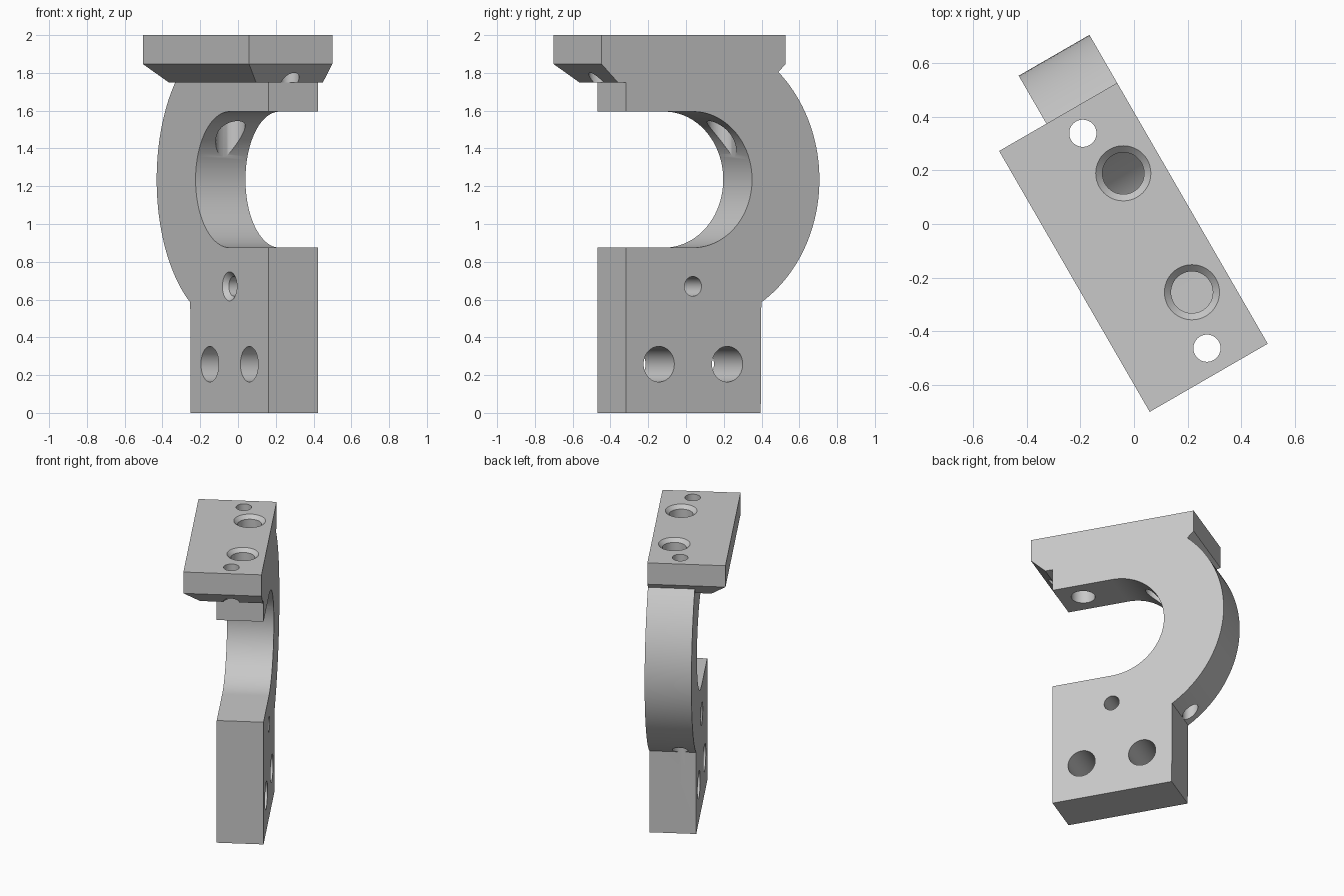
import bpy, bmesh
from math import sin, cos, asin, pi, radians
from mathutils import Matrix, Vector

default = bpy.data.objects.get("Cube")
if default:
    bpy.data.objects.remove(default, do_unlink=True)

grey = bpy.data.materials.new("machined grey")
grey.use_nodes = True
colour = (0.58, 0.58, 0.58, 1)
grey.diffuse_color = colour
grey.node_tree.nodes["Principled BSDF"].inputs["Base Color"].default_value = colour

LEFT, RIGHT = -0.096, 0.209       # thickness of the arm
FRONT, BACK = -0.487, 0.336       # depth of the foot
AXIS_Y, AXIS_Z = -0.077, 1.235    # centre of the curved throat
INNER, OUTER = 0.36, 0.772


def loft(name, rings):
    """Closed solid through rings that share a vertex count."""
    bm = bmesh.new()
    loops = [[bm.verts.new(p) for p in ring] for ring in rings]
    for a, b in zip(loops, loops[1:]):
        for i in range(len(a)):
            j = (i + 1) % len(a)
            bm.faces.new((a[i], a[j], b[j], b[i]))
    bm.faces.new(loops[0])
    bm.faces.new(loops[-1])
    bmesh.ops.recalc_face_normals(bm, faces=bm.faces)
    mesh = bpy.data.meshes.new(name)
    bm.to_mesh(mesh)
    bm.free()
    mesh.materials.append(grey)
    obj = bpy.data.objects.new(name, mesh)
    bpy.context.collection.objects.link(obj)
    return obj


def bore(origin, direction, steps, sides=48):
    """Round cutter; steps are (radius, distance along direction)."""
    turn = Vector(direction).to_track_quat('Z', 'Y')
    rings = [[Vector(origin) + turn @ Vector((r * cos(2 * pi * i / sides),
                                               r * sin(2 * pi * i / sides), d))
              for i in range(sides)] for r, d in steps]
    cutter = loft("hole_cutter", rings)
    cutter.hide_render = True
    return cutter


def combine(target, other, operation):
    mod = target.modifiers.new("cut", 'BOOLEAN')
    mod.operation = operation
    mod.solver = 'EXACT'
    mod.object = other
    bpy.context.view_layer.update()
    graph = bpy.context.evaluated_depsgraph_get()
    result = bpy.data.meshes.new_from_object(target.evaluated_get(graph))
    target.modifiers.clear()
    target.data = result
    bpy.data.objects.remove(other, do_unlink=True)


def arc(radius, start, end, count):
    return [(AXIS_Y + radius * cos(start + (end - start) * i / count),
             AXIS_Z + radius * sin(start + (end - start) * i / count))
            for i in range(count + 1)]


# C-shaped arm with its block foot
top_inside = 1.9
outline = [(FRONT, 0), (BACK, 0)]
outline += arc(OUTER, asin((0.585 - AXIS_Z) / OUTER),
               asin((top_inside - AXIS_Z) / OUTER), 48)
outline += [(FRONT, top_inside), (FRONT, AXIS_Z + INNER)]
outline += arc(INNER, pi / 2, -pi / 2, 64)
outline += [(FRONT, AXIS_Z - INNER)]
bracket = loft("clamp_bracket", [[(x, y, z) for y, z in outline]
                                 for x in (LEFT, RIGHT)])


# Mounting plate, bevelled below on three sides
def plate_ring(z, inset):
    x0, y0, y1 = -0.3 + inset, -0.637 + inset, 0.488 - inset
    return [(x0, y0, z), (RIGHT, y0, z), (RIGHT, y1, z), (x0, y1, z)]


plate = loft("mounting_plate", [plate_ring(1.75, 0.1),
                                plate_ring(1.847, 0), plate_ring(2, 0)])
combine(bracket, plate, 'UNION')

# Countersunk bolt holes and plain pin holes through the plate
down, across = (0, 0, -1), (1, 0, 0)
cutters = [bore((0.06, y, 2), down,
                [(0.113, -0.01), (0.078, 0.025), (0.078, 0.7)])
           for y in (0.184, -0.329)]
cutters += [bore((0.004, y, 2.1), down, [(0.0508, 0), (0.0508, 2.2)])
            for y in (0.389, -0.538)]

# Two large holes across the foot and a countersunk one above them
cutters += [bore((LEFT - 0.1, y, 0.258), across, [(0.094, 0), (0.094, 0.6)])
            for y in (-0.286, 0.132)]
cutters.append(bore((LEFT, -0.078, 0.67), across,
                    [(0.087, -0.01), (0.052, 0.025), (0.052, 0.5)]))
for cutter in cutters:
    combine(bracket, cutter, 'DIFFERENCE')

# Turn the whole bracket and shade its curves
bracket.data.transform(Matrix.Rotation(radians(30), 4, 'Z'))
bpy.ops.object.select_all(action='DESELECT')
bracket.select_set(True)
bpy.context.view_layer.objects.active = bracket
bpy.ops.object.shade_smooth_by_angle(angle=radians(25))
